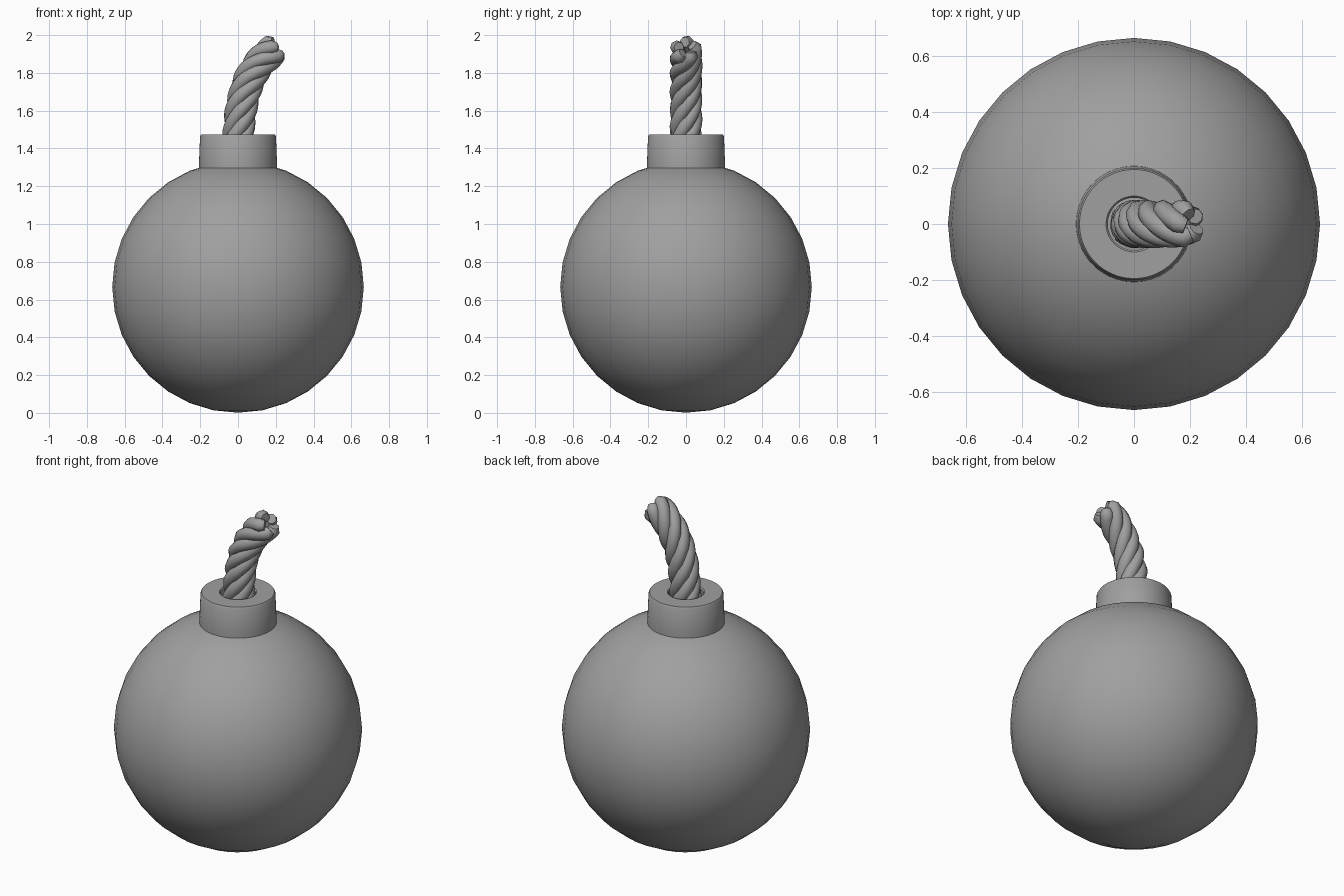
import bpy
import bmesh
import math
from mathutils import Vector

cube = bpy.data.objects.get("Cube")
if cube:
    bpy.data.objects.remove(cube, do_unlink=True)

GREY = (0.35, 0.35, 0.35, 1)
mat = bpy.data.materials.new("plain grey")
mat.use_nodes = True
mat.diffuse_color = GREY
mat.node_tree.nodes["Principled BSDF"].inputs["Base Color"].default_value = GREY


def finish(obj, angle=35):
    """Assign the material and smooth all but the sharp edges."""
    obj.data.materials.clear()
    obj.data.materials.append(mat)
    bpy.ops.object.select_all(action="DESELECT")
    obj.select_set(True)
    bpy.context.view_layer.objects.active = obj
    bpy.ops.object.shade_smooth_by_angle(angle=math.radians(angle))


def lathe(name, profile, steps):
    """Spin an (r, z) profile about the z axis."""
    bm = bmesh.new()
    verts = [bm.verts.new((r, 0, z)) for r, z in profile]
    edges = [bm.edges.new(pair) for pair in zip(verts, verts[1:])]
    bmesh.ops.spin(bm, geom=verts + edges, axis=(0, 0, 1), cent=(0, 0, 0),
                   angle=math.tau, steps=steps, use_duplicate=False)
    bmesh.ops.remove_doubles(bm, verts=bm.verts, dist=0.0005)
    bmesh.ops.recalc_face_normals(bm, faces=bm.faces)
    mesh = bpy.data.meshes.new(name)
    bm.to_mesh(mesh)
    bm.free()
    obj = bpy.data.objects.new(name, mesh)
    bpy.context.collection.objects.link(obj)
    finish(obj)


# Round body
bpy.ops.mesh.primitive_uv_sphere_add(segments=32, ring_count=16, radius=0.666,
                                     location=(0, 0, 0.667))
body = bpy.context.object
body.name = "body"
finish(body)

# Collar with a hole for the fuse
lathe("collar", [(0.208, 1.27), (0.207, 1.31), (0.201, 1.465), (0.195, 1.475),
                 (0.1, 1.475), (0.094, 1.468), (0.094, 1.3)], 64)

# Fuse centre line: a cubic curve bending towards +x
P = [Vector(p) for p in ((0, 0, 1.33), (0, 0, 1.64), (0.035, 0, 1.82), (0.205, 0, 1.932))]


def centre(t):
    s = 1 - t
    return P[0] * s**3 + P[1] * 3*s*s*t + P[2] * 3*s*t*t + P[3] * t**3


def tangent(t):
    s = 1 - t
    return ((P[1]-P[0])*s*s + (P[2]-P[1])*2*s*t + (P[3]-P[2])*t*t).normalized()


# Twisted strands wound around the centre line
STRANDS, STEPS, LEAD = 5, 32, 0.5
RING, THICK = 0.05, 0.037
SIDE = Vector((0, 1, 0))
for k in range(STRANDS):
    curve = bpy.data.curves.new("fuse_strand", "CURVE")
    curve.dimensions = "3D"
    curve.bevel_depth = THICK
    curve.bevel_resolution = 2
    curve.use_fill_caps = True
    line = curve.splines.new("POLY")
    line.points.add(STEPS)
    length = 0
    for i, point in enumerate(line.points):
        t = i / STEPS
        if i:
            length += (centre(t) - centre((i - 1) / STEPS)).length
        a = math.tau * (k / STRANDS + length / LEAD)
        out = SIDE.cross(tangent(t)) * math.cos(a) + SIDE * math.sin(a)
        # The last step closes the tip in a small dome
        tip = i == STEPS
        point.co = (*(centre(t) + out * RING * (0.75 if tip else 1)), 1)
        point.radius = 0.75 if tip else 1
    strand = bpy.data.objects.new(f"fuse_strand_{k + 1}", curve)
    bpy.context.collection.objects.link(strand)
    bpy.ops.object.select_all(action="DESELECT")
    strand.select_set(True)
    bpy.context.view_layer.objects.active = strand
    bpy.ops.object.convert(target="MESH")
    finish(bpy.context.object, 50)
